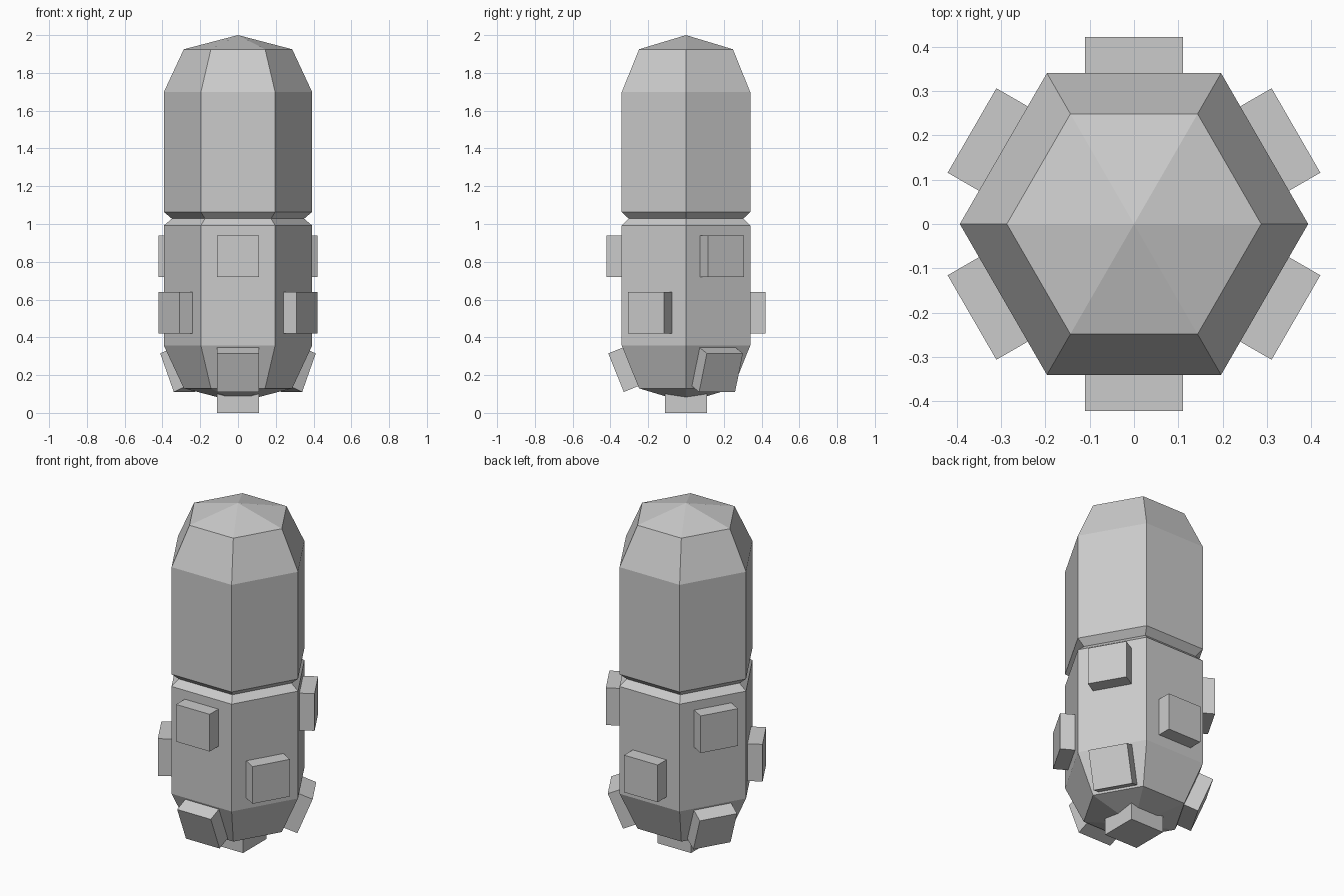
import bpy, bmesh
from math import sin, cos, radians, atan2
from mathutils import Matrix, Vector

if "Cube" in bpy.data.objects:
    bpy.data.objects.remove(bpy.data.objects["Cube"])

SIDES = 6


def finish(bm, name):
    bmesh.ops.recalc_face_normals(bm, faces=bm.faces[:])
    me = bpy.data.meshes.new(name)
    bm.to_mesh(me)
    bm.free()
    ob = bpy.data.objects.new(name, me)
    bpy.context.collection.objects.link(ob)
    return ob


def lathe(name, profile):
    """Six-sided solid from (radius, z) points, with a pole at each end."""
    bm = bmesh.new()
    rings = []
    for r, z in profile:
        if r == 0:
            rings.append([bm.verts.new((0, 0, z))] * SIDES)
        else:
            rings.append([bm.verts.new((r * cos(radians(60 * i)), r * sin(radians(60 * i)), z))
                          for i in range(SIDES)])
    for a, b in zip(rings, rings[1:]):
        for i in range(SIDES):
            j = (i + 1) % SIDES
            bm.faces.new(dict.fromkeys((a[i], a[j], b[j], b[i])))
    return finish(bm, name)


def block(name, matrix, depth=0.14, size=0.22):
    """Square block whose outer face sits on local x = 0."""
    bm = bmesh.new()
    bmesh.ops.create_cube(bm, size=1)
    bm.transform(matrix @ Matrix.Translation((-depth / 2, 0, 0))
                 @ Matrix.Diagonal((depth, size, size, 1)))
    return finish(bm, name)


def side_block(name, angle, dist, z, tilt=0):
    block(name, Matrix.Rotation(radians(angle), 4, 'Z')
          @ Matrix.Translation((dist, 0, z)) @ Matrix.Rotation(tilt, 4, 'Y'))


# Hexagonal capsule body with a groove round the middle
R, r = 0.393, 0.287
lathe("capsule_body", [(0, 0.055), (r, 0.13), (R, 0.357), (R, 0.992), (0.35, 1.028),
                       (R, 1.064), (R, 1.698), (r, 1.925), (0, 2.0)])

# Tilted blocks stand off the sloping lower faces
k = cos(radians(30))
tilt = atan2((R - r) * k, 0.357 - 0.13)
mid = Vector(((R + r) / 2 * k, (0.357 + 0.13) / 2))
out = mid + 0.082 * Vector((cos(tilt), -sin(tilt)))

# Two staggered rows of blocks plus the tilted row
for i in range(3):
    a = -90 + 120 * i
    side_block(f"upper_block_{i + 1}", a, 0.422, 0.83)
    side_block(f"middle_block_{i + 1}", a + 60, 0.422, 0.53)
    side_block(f"lower_block_{i + 1}", a, out.x, out.y, tilt)

# Block at the bottom tip
block("bottom_block", Matrix.Rotation(radians(90), 4, 'Y'))
